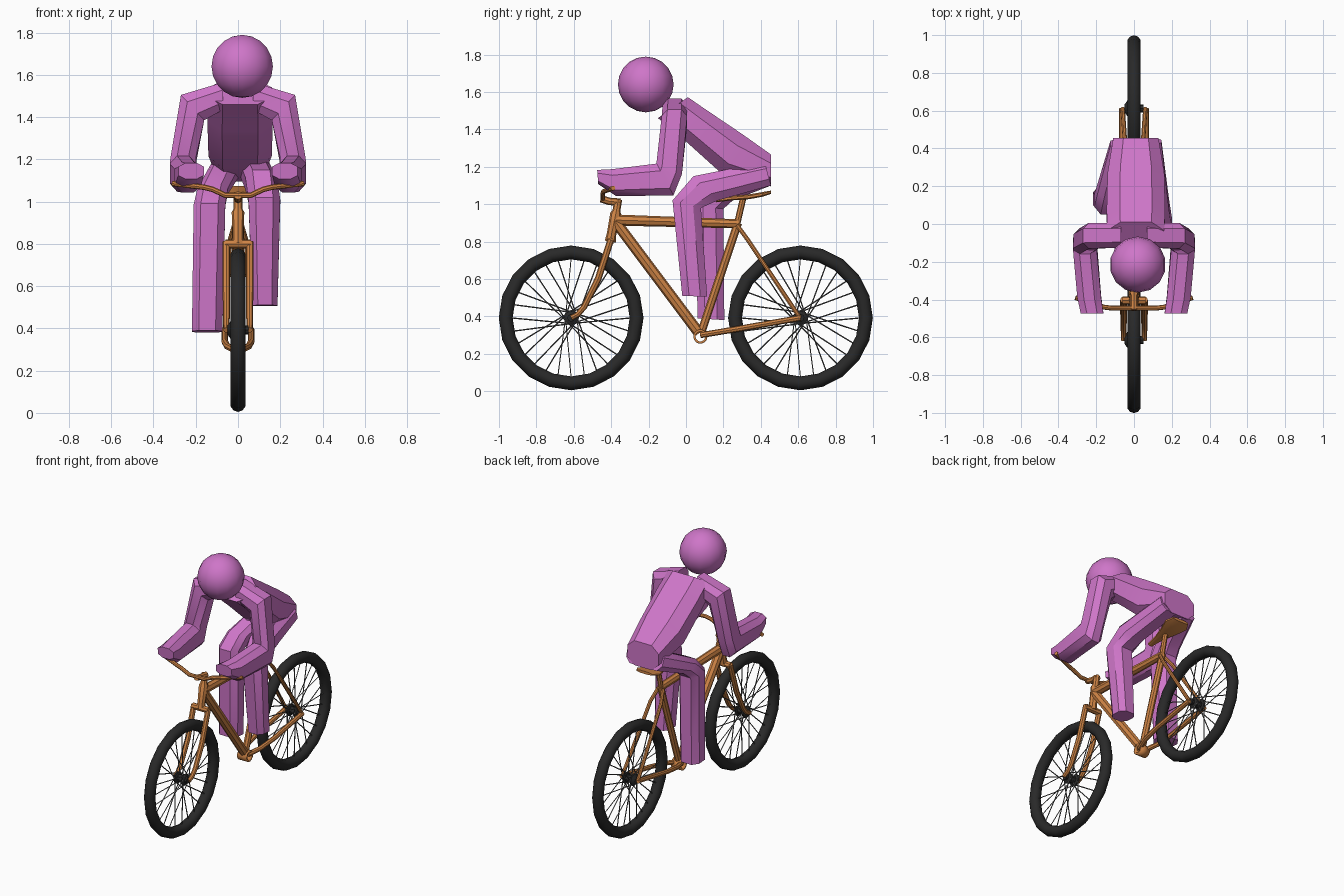
import bpy, bmesh, math
from mathutils import Vector as V

if "Cube" in bpy.data.objects:
    bpy.data.objects.remove(bpy.data.objects["Cube"])


def material(name, rgb):
    m = bpy.data.materials.new(name)
    m.diffuse_color = (*rgb, 1)
    m.use_nodes = True
    m.node_tree.nodes["Principled BSDF"].inputs["Base Color"].default_value = m.diffuse_color
    return m


PINK = material("pink", (0.62, 0.18, 0.58))
ORANGE = material("orange", (0.62, 0.23, 0.06))
BLACK = material("rubber", (0.022, 0.022, 0.022))
STEEL = material("steel", (0.12, 0.12, 0.12))


def finish(ob, mat, angle=35):
    bpy.ops.object.select_all(action='DESELECT')
    ob.select_set(True)
    bpy.context.view_layer.objects.active = ob
    ob.data.materials.append(mat)
    if ob.type == 'CURVE':
        bpy.ops.object.convert(target='MESH')
    bpy.ops.object.shade_smooth_by_angle(angle=math.radians(angle))
    return bpy.context.object


def tubes(name, paths, r, mat, res=2, mirror=False):
    """Round tubes along point paths; a point may carry a radius factor as 4th value."""
    cu = bpy.data.curves.new(name, 'CURVE')
    cu.dimensions = '3D'
    cu.bevel_depth, cu.bevel_resolution, cu.use_fill_caps = r, res, True
    if mirror:
        paths = paths + [[(-p[0], *p[1:]) for p in path] for path in paths]
    for path in paths:
        s = cu.splines.new('POLY')
        s.points.add(len(path) - 1)
        for pt, p in zip(s.points, path):
            pt.co = (*p[:3], 1)
            pt.radius = p[3] if len(p) > 3 else 1
    ob = bpy.data.objects.new(name, cu)
    bpy.context.collection.objects.link(ob)
    return finish(ob, mat)


RING = [(1, .45), (.55, 1), (-.55, 1), (-1, .45), (-1, -.45), (-.55, -1), (.55, -1), (1, -.45)]


def loft(name, sections, mat, flip=1):
    """Eight-sided skin through sections (centre, half axis u, half axis v)."""
    bm = bmesh.new()
    rings = []
    for c, u, v in sections:
        pts = [V(c) + V(u) * a + V(v) * b for a, b in RING]
        rings.append([bm.verts.new((p.x * flip, p.y, p.z)) for p in pts])
    for r0, r1 in zip(rings, rings[1:]):
        for i in range(8):
            j = (i + 1) % 8
            bm.faces.new((r0[i], r0[j], r1[j], r1[i]))
    bm.faces.new(rings[0])
    bm.faces.new(rings[-1])
    bmesh.ops.recalc_face_normals(bm, faces=bm.faces)
    me = bpy.data.meshes.new(name)
    bm.to_mesh(me)
    bm.free()
    ob = bpy.data.objects.new(name, me)
    bpy.context.collection.objects.link(ob)
    return finish(ob, mat)


def sec(x, hw, y1, z1, y2, z2):
    """Section of half width hw at x, spanning two points of the side view."""
    return ((x, (y1 + y2) / 2, (z1 + z2) / 2), (hw, 0, 0), (0, (y1 - y2) / 2, (z1 - z2) / 2))


# wheels: tyre, hub, laced spokes
for name, y in (("front", -0.614), ("rear", 0.612)):
    z = 0.392
    bpy.ops.mesh.primitive_torus_add(location=(0, y, z), rotation=(0, math.pi / 2, 0),
                                     major_segments=20, minor_segments=10,
                                     major_radius=0.35, minor_radius=0.037)
    tyre = bpy.context.object
    tyre.name = name + "_tyre"
    finish(tyre, BLACK, 40)
    tubes(name + "_hub", [[(-.05, y, z, .5), (-.035, y, z, .5), (-.035, y, z), (-.025, y, z),
                           (-.02, y, z, .6), (.02, y, z, .6), (.025, y, z), (.035, y, z),
                           (.035, y, z, .5), (.05, y, z, .5)]], 0.042, BLACK)
    spokes = []
    for i in range(28):
        a = math.tau * i / 28
        b = a + (0.9 if i // 2 % 2 else -0.9)
        x = 0.03 if i % 2 else -0.03
        spokes.append([(x, y + .036 * math.cos(b), z + .036 * math.sin(b)),
                       (0, y + .32 * math.cos(a), z + .32 * math.sin(a))])
    tubes(name + "_spokes", spokes, 0.0035, STEEL, 0)

# frame
tubes("head_tube", [[(0, -.405, .80), (0, -.398, .84), (0, -.398, .84, .85), (0, -.375, .95, .85),
                     (0, -.375, .95), (0, -.372, .965), (0, -.372, .965, .7), (0, -.362, 1.025, .7)]],
      0.03, ORANGE)
tubes("top_tube", [[(0, -.375, .915, 1.1), (0, .28, .895, .9)]], 0.027, ORANGE)
tubes("down_tube", [[(0, -.38, .91), (0, .07, .31)]], 0.029, ORANGE)
tubes("seat_tube", [[(0, .08, .31), (0, .278, .90)]], 0.022, ORANGE)
tubes("seat_post", [[(0, .27, .88), (0, .305, 1.03)]], 0.017, ORANGE)
tubes("seat_stays", [[(.018, .275, .885), (.04, .33, .81), (.06, .61, .392)]], 0.012, ORANGE, mirror=True)
tubes("chain_stays", [[(.02, .08, .30), (.05, .17, .315), (.063, .3, .337), (.063, .612, .392)]],
      0.016, ORANGE, mirror=True)

# bottom bracket shell, an open ring
bpy.ops.mesh.primitive_cylinder_add(vertices=14, radius=.038, depth=.07, end_fill_type='NOTHING',
                                    location=(0, .077, .292), rotation=(0, math.pi / 2, 0))
shell = bpy.context.object
shell.name = "bottom_bracket"
shell.modifiers.new("wall", 'SOLIDIFY').thickness = 0.012
finish(shell, ORANGE)

# fork
tubes("fork_legs", [[(.055, -.402, .81), (.055, -.47, .60), (.055, -.545, .45, .9),
                     (.055, -.58, .41, .8), (.055, -.614, .392, .8)]], 0.018, ORANGE, mirror=True)
tubes("fork_crown", [[(-.06, -.405, .80), (.06, -.405, .80)]], 0.021, ORANGE)

# stem and handlebar
tubes("stem", [[(0, -.35, 1.01), (0, -.41, 1.015), (0, -.455, 1.03)]], 0.02, ORANGE)
half = [(.06, -.445, 1.03), (.12, -.445, 1.058), (.16, -.44, 1.068), (.22, -.42, 1.075), (.31, -.39, 1.086)]
tubes("handlebar", [[(-x, y, z) for x, y, z in half[::-1]] + half], 0.013, ORANGE)

# saddle
loft("saddle", [sec(0, .018, .16, 1.032, .16, 1.01), sec(0, .028, .24, 1.043, .24, 1.02),
                sec(0, .06, .34, 1.053, .34, 1.027), sec(0, .085, .41, 1.065, .41, 1.04),
                sec(0, .06, .455, 1.073, .455, 1.055)], ORANGE)

# rider head and torso
bpy.ops.mesh.primitive_uv_sphere_add(segments=14, ring_count=10, radius=.149, location=(.02, -.215, 1.64))
head = bpy.context.object
head.name = "head"
finish(head, PINK, 40)
loft("torso", [sec(.01, .15, .01, 1.572, -.15, 1.46), sec(.01, .155, .10, 1.51, .0, 1.335),
               sec(.01, .15, .30, 1.375, .20, 1.155), sec(.01, .12, .455, 1.265, .455, 1.095)], PINK)

# arms
for name, s in (("right_arm", 1), ("left_arm", -1)):
    loft(name, [((.07, -.06, 1.50), (0, .065, 0), (0, 0, .065)),
                ((.215, -.062, 1.445), (0, .068, 0), (.055, 0, .06)),
                ((.26, -.09, 1.19), (0, .068, -.03), (.06, 0, .0)),
                ((.26, -.112, 1.132), (0, .045, -.085), (.063, 0, 0)),
                ((.237, -.385, 1.115), (0, .012, -.072), (.063, 0, 0)),
                ((.222, -.472, 1.145), (0, .003, -.038), (.06, 0, 0))], PINK, s)

# legs: right knee raised, left leg lower
loft("right_leg", [sec(.075, .07, .42, 1.225, .455, 1.10), sec(.11, .075, .04, 1.15, .17, 1.02),
                   sec(.125, .075, -.072, 1.02, .08, .98), sec(.127, .06, -.02, .51, .113, .505)], PINK)
loft("left_leg", [sec(-.055, .07, .40, 1.215, .455, 1.10), sec(-.12, .072, .13, 1.08, .25, 1.02),
                  sec(-.135, .075, .05, .99, .20, .975), sec(-.146, .072, .062, .39, .205, .38)], PINK)
